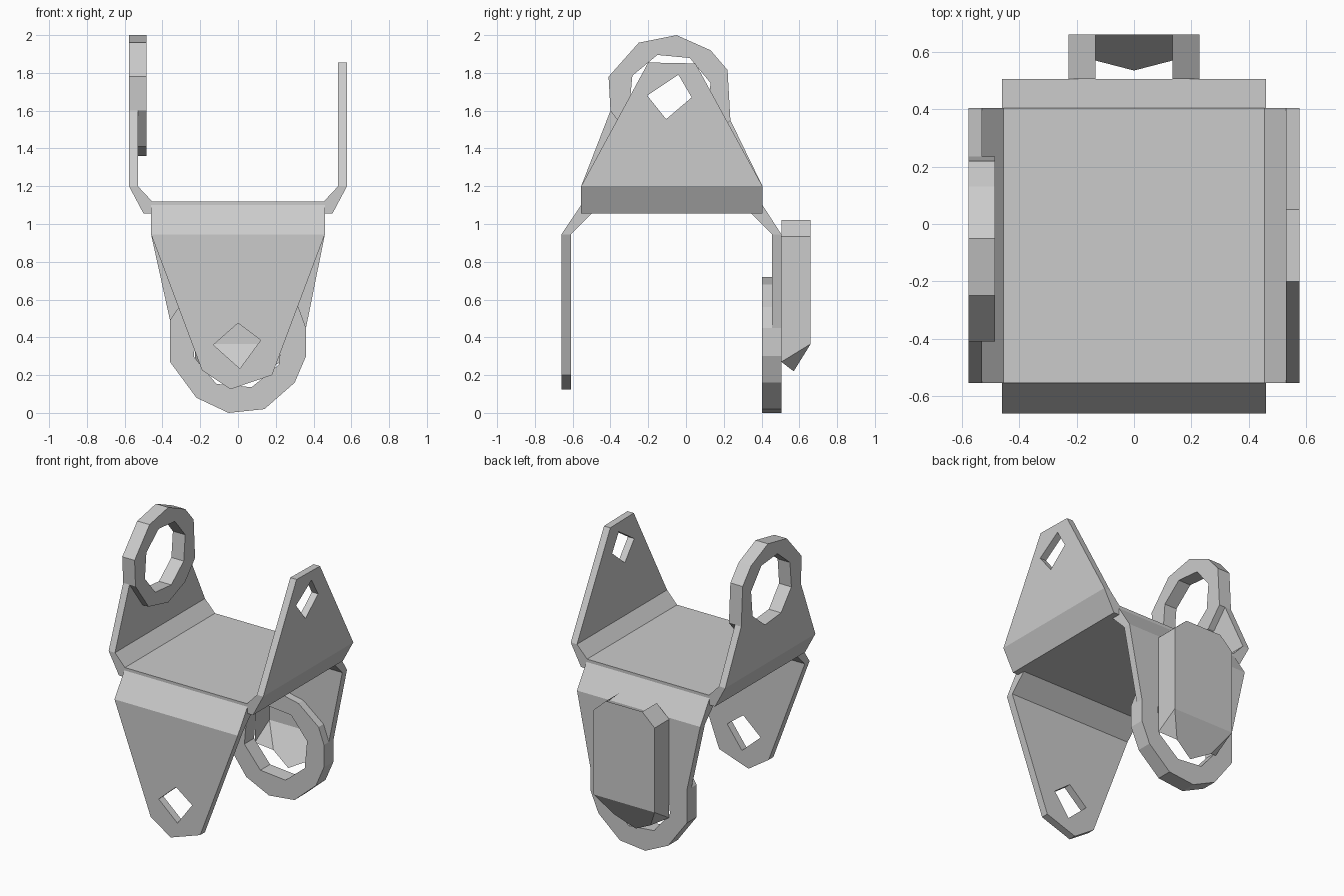
import bpy, bmesh, math

cube = bpy.data.objects.get("Cube")
if cube:
    bpy.data.objects.remove(cube, do_unlink=True)

metal = bpy.data.materials.new("plain_grey")
metal.use_nodes = True
GREY = (0.6, 0.6, 0.6, 1)
metal.diffuse_color = GREY
metal.node_tree.nodes["Principled BSDF"].inputs["Base Color"].default_value = GREY


def finish(name, bm, recalc=True):
    if recalc:
        bmesh.ops.recalc_face_normals(bm, faces=bm.faces)
    mesh = bpy.data.meshes.new(name)
    bm.to_mesh(mesh)
    bm.free()
    mesh.materials.append(metal)
    obj = bpy.data.objects.new(name, mesh)
    bpy.context.collection.objects.link(obj)
    return obj


def prism(name, axis, near, far, outline, hole=None):
    """Extrude a (u, z) outline, optionally with a hole, along x or y."""
    def place(u, z, d):
        return (d, u, z) if axis == "x" else (u, d, z)

    bm = bmesh.new()
    edges = []
    for loop in filter(None, (outline, hole)):
        vs = [bm.verts.new(place(u, z, near)) for u, z in loop]
        edges += [bm.edges.new((v, vs[i - 1])) for i, v in enumerate(vs)]
    bmesh.ops.triangle_fill(bm, edges=edges, use_beauty=True)
    made = bmesh.ops.extrude_face_region(bm, geom=bm.faces[:], use_keep_orig=True)
    k = 0 if axis == "x" else 1
    for v in made["geom"]:
        if isinstance(v, bmesh.types.BMVert):
            v.co[k] = far
    return finish(name, bm)


def octagon(cu, cz, r, turn):
    return [(cu + r * math.cos(turn + i * math.pi / 4),
             cz + r * math.sin(turn + i * math.pi / 4)) for i in range(8)]


# Base plate
prism("base_plate", "y", -0.555, 0.405,
      [(-0.46, 1.055), (0.46, 1.055), (0.46, 1.12), (-0.46, 1.12)])

# Bends joining the plate to the upright side flanges
side_bend = [(0.455, 1.12), (0.53, 1.2), (0.577, 1.2), (0.5, 1.055), (0.455, 1.055)]
for name, s in (("left_bend", 1), ("right_bend", -1)):
    prism(name, "y", -0.555, 0.405, [(s * x, z) for x, z in side_bend])

# Bends joining the plate to the hanging flanges
prism("front_bend", "x", -0.46, 0.46,
      [(-0.555, 1.1), (-0.66, 0.945), (-0.61, 0.945), (-0.5, 1.055)])
prism("back_bend", "x", -0.46, 0.46,
      [(0.405, 1.1), (0.505, 0.945), (0.455, 0.945), (0.345, 1.055)])

# Plain flanges with a small four-sided hole
prism("left_flange", "x", 0.53, 0.577,
      [(-0.555, 1.2), (-0.2, 1.855), (0.05, 1.85), (0.405, 1.2)],
      [(-0.04, 1.79), (0.03, 1.67), (-0.105, 1.555), (-0.205, 1.68)])
prism("front_flange", "y", -0.66, -0.61,
      [(-0.46, 0.945), (-0.19, 0.225), (-0.04, 0.125), (0.18, 0.2), (0.46, 0.945)],
      [(0, 0.475), (0.12, 0.385), (0.01, 0.235), (-0.13, 0.36)])

# Right flange with a wide hole and a raised ring on its inner face
right_arc = [(-0.4, 1.6), (-0.41, 1.78), (-0.25, 1.96), (-0.05, 2),
             (0.13, 1.92), (0.22, 1.815), (0.235, 1.55)]
right_hole = octagon(-0.085, 1.68, 0.225, 0.3)
prism("right_flange", "x", -0.577, -0.53,
      [(-0.555, 1.2)] + right_arc + [(0.405, 1.2)], right_hole)
prism("right_ring", "x", -0.53, -0.485,
      right_arc + [(0.13, 1.43), (-0.05, 1.36), (-0.26, 1.41)], right_hole)

# Back flange with a wide hole and a raised ring on its inner face
back_arc = [(-0.36, 0.49), (-0.36, 0.27), (-0.22, 0.08), (-0.05, 0),
            (0.14, 0.02), (0.3, 0.16), (0.36, 0.3), (0.36, 0.45)]
back_hole = octagon(0, 0.37, 0.245, 0.3)
prism("back_flange", "y", 0.455, 0.505,
      [(-0.46, 0.945)] + back_arc + [(0.46, 0.945)], back_hole)
prism("back_ring", "y", 0.402, 0.455,
      back_arc + [(0.32, 0.56), (0.17, 0.68), (-0.02, 0.72), (-0.2, 0.67), (-0.32, 0.55)],
      back_hole)

# Hollow cover behind the back flange, open at the top and towards the flange
bm = bmesh.new()
OUT, IN = 0.66, 0.505


def vert(x, y, z):
    return bm.verts.new((x, y, z))


tips = [vert(x, y, z) for x, y, z in
        ((0.135, 0.57, 0.22), (0, 0.535, 0.148), (-0.135, 0.57, 0.22))]
rims = []
for s in (1, -1):
    back = [vert(s * 0.135, OUT, 1.02), vert(s * 0.228, OUT, 0.935), vert(s * 0.228, OUT, 0.365)]
    front = [vert(s * 0.135, IN, 1.02), vert(s * 0.228, IN, 0.935), vert(s * 0.228, IN, 0.27)]
    tip = tips[0] if s > 0 else tips[2]
    for i in range(2):
        bm.faces.new((back[i], back[i + 1], front[i + 1], front[i]))
    bm.faces.new((back[2], tip, front[2]))
    rims.append(back)
left, right = rims
bm.faces.new(left + right[::-1])
bm.faces.new((left[2], tips[0], tips[1], tips[2], right[2]))
bmesh.ops.recalc_face_normals(bm, faces=bm.faces)
# Turn the open shell so its back face points outwards
back_face = max(bm.faces, key=lambda f: f.calc_center_median().y)
if back_face.normal.y < 0:
    bmesh.ops.reverse_faces(bm, faces=bm.faces)
finish("back_cover", bm, recalc=False)
